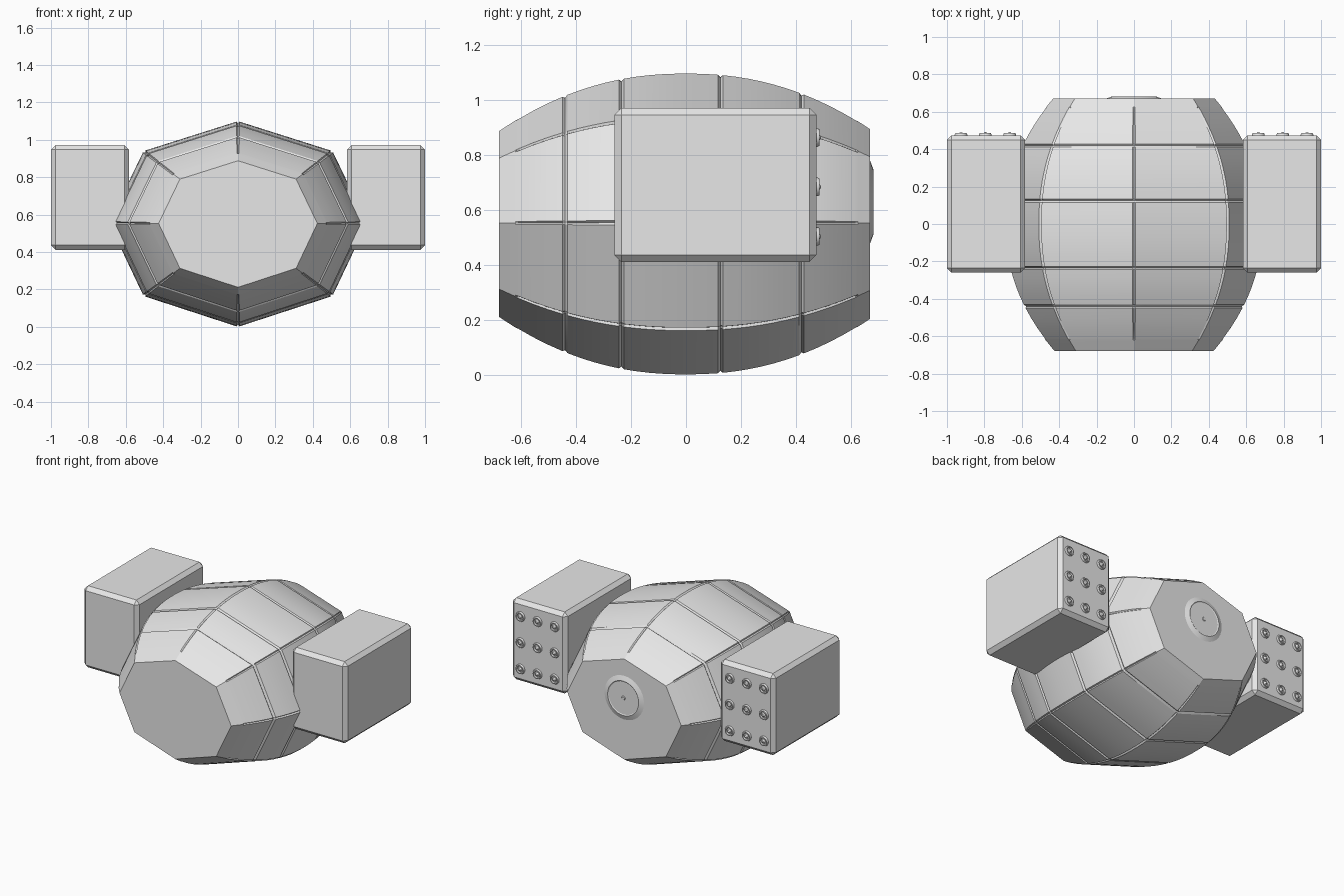
import bpy, bmesh, math
from mathutils import Vector

if "Cube" in bpy.data.objects:
    bpy.data.objects.remove(bpy.data.objects["Cube"], do_unlink=True)

grey = bpy.data.materials.new("light_grey")
grey.use_nodes = True
grey.diffuse_color = (0.8, 0.8, 0.8, 1)
grey.node_tree.nodes["Principled BSDF"].inputs["Base Color"].default_value = (0.8, 0.8, 0.8, 1)


def finish(bm, name, location, smooth=True):
    """Turn a bmesh into a finished object."""
    bmesh.ops.recalc_face_normals(bm, faces=bm.faces[:])
    mesh = bpy.data.meshes.new(name)
    bm.to_mesh(mesh)
    bm.free()
    mesh.materials.append(grey)
    obj = bpy.data.objects.new(name, mesh)
    bpy.context.collection.objects.link(obj)
    obj.location = location
    if smooth:
        bpy.ops.object.select_all(action='DESELECT')
        obj.select_set(True)
        bpy.context.view_layer.objects.active = obj
        bpy.ops.object.shade_smooth_by_angle(angle=math.radians(28))
    return obj


def loft(bm, rings):
    """Skin closed rings of points and cap both ends."""
    rows = [[bm.verts.new(p) for p in ring] for ring in rings]
    for a, b in zip(rows, rows[1:]):
        for i in range(len(a)):
            j = (i + 1) % len(a)
            bm.faces.new((a[i], a[j], b[j], b[i]))
    bm.faces.new(rows[0])
    bm.faces.new(rows[-1])


def lathe(name, profile, location, sides):
    """Turn (radius, height) points around the y axis, ending near the axis."""
    bm = bmesh.new()
    turns = [2 * math.pi * i / sides for i in range(sides)]
    loft(bm, [[(r * math.cos(t), y, r * math.sin(t)) for t in turns] for r, y in profile])
    return finish(bm, name, location)


# Barrel body: eight-sided section, bulging along y, with V grooves between panels
HALF = [(0, 0.55), (0.505, 0.39), (0.69, 0.005), (0.505, -0.385), (0, -0.55)]
CORNERS = [Vector(p) for p in HALF + [(-x, z) for x, z in HALF[3:0:-1]]]
GROOVE, DEPTH = 0.009, 0.98


def section(y, ring_cut, edge_cut):
    swell = 1 - 0.385 * (abs(y) / 0.68) ** 2.2
    points = []
    for i, c in enumerate(CORNERS):
        before, after = CORNERS[i - 1], CORNERS[(i + 1) % 8]
        trio = (c + (before - c).normalized() * GROOVE,
                c * (DEPTH if edge_cut else 1),
                c + (after - c).normalized() * GROOVE)
        for p in trio:
            q = p * swell * (DEPTH if ring_cut else 1)
            points.append((q.x, y, q.y))
    return points


seams = [-0.62, -0.44, -0.235, 0.125, 0.42, 0.625]
rings = [section(-0.68, False, False), section(-0.62, False, False)]
for start, end in zip(seams, seams[1:]):
    a, b = start + GROOVE, end - GROOVE
    steps = max(3, round((b - a) / 0.05))
    rings += [section(a + (b - a) * k / steps, False, True) for k in range(steps + 1)]
    last = end == seams[-1]
    rings.append(section(end, not last, False))
rings.append(section(0.67, False, False))
bm = bmesh.new()
loft(bm, rings)
finish(bm, "barrel_body", (0, 0, 0.55))

# Raised disc on the back end
lathe("rear_disc", [(0.15, -0.01), (0.15, 0), (0.118, 0.012), (0.112, 0.008),
                    (0.014, 0.008), (0.01, 0.012), (0.001, 0.013)],
      (0, 0.67, 0.63), 32)

# Side pods with a grid of launch tubes on the back
STUD = [(0.034, -0.005), (0.034, 0.004), (0.03, 0.012), (0.023, 0.012),
        (0.02, 0.003), (0.013, 0.004), (0.008, 0.014), (0.001, 0.018)]
for side, label in ((1, "left"), (-1, "right")):
    bm = bmesh.new()
    bmesh.ops.create_cube(bm, size=1)
    bmesh.ops.scale(bm, vec=(0.418, 0.735, 0.56), verts=bm.verts[:])
    bmesh.ops.bevel(bm, geom=bm.edges[:], offset=0.025, segments=1, affect='EDGES')
    finish(bm, label + "_pod", (side * 0.791, 0.107, 0.692), smooth=False)
    for col in (-1, 0, 1):
        for row in (-1, 0, 1):
            lathe(label + "_tube", STUD,
                  (side * 0.795 + col * 0.13, 0.474, 0.685 + row * 0.18), 16)
